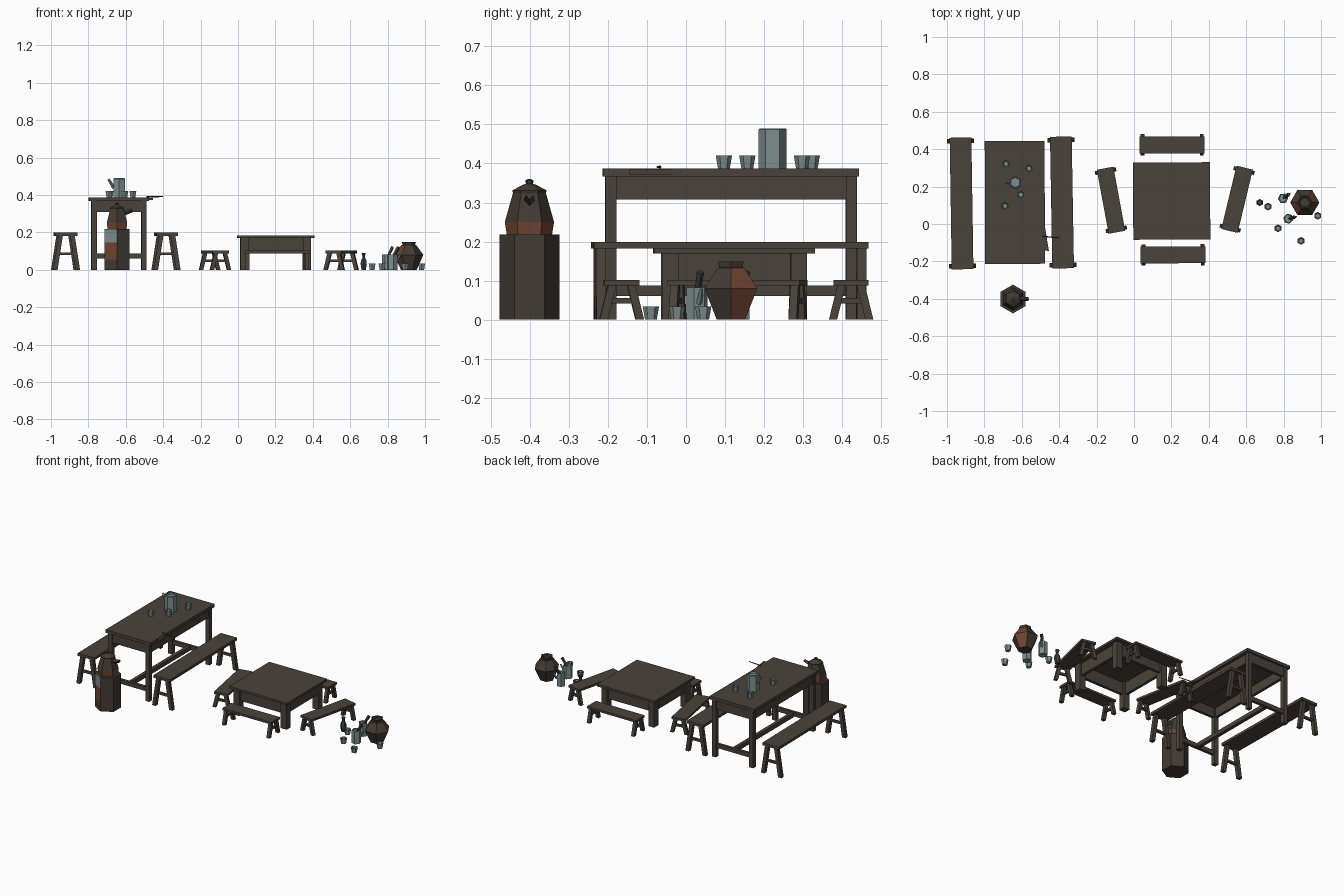
import bpy, bmesh, math
from mathutils import Vector, Matrix

if "Cube" in bpy.data.objects:
    bpy.data.objects.remove(bpy.data.objects["Cube"])


def mat(name, r, g, b):
    m = bpy.data.materials.new(name)
    m.diffuse_color = (r, g, b, 1)
    m.use_nodes = True
    m.node_tree.nodes["Principled BSDF"].inputs["Base Color"].default_value = m.diffuse_color
    return m


WOOD = mat("dark wood", 0.068, 0.055, 0.043)
CLAY = mat("dark clay", 0.055, 0.043, 0.034)
RUST = mat("rust", 0.16, 0.06, 0.034)
PEWTER = mat("pewter", 0.21, 0.27, 0.27)
IRON = mat("dark iron", 0.045, 0.05, 0.05)


def finish(bm, name, mats, loc=(0, 0, 0), turn=0):
    bmesh.ops.recalc_face_normals(bm, faces=bm.faces)
    me = bpy.data.meshes.new(name)
    bm.to_mesh(me)
    bm.free()
    for m in mats:
        me.materials.append(m)
    ob = bpy.data.objects.new(name, me)
    ob.matrix_world = Matrix.Translation(loc) @ Matrix.Rotation(math.radians(turn), 4, 'Z')
    bpy.context.collection.objects.link(ob)
    return ob


def box(bm, x0, x1, y0, y1, z0, z1):
    m = Matrix.Translation(((x0 + x1) / 2, (y0 + y1) / 2, (z0 + z1) / 2))
    bmesh.ops.create_cube(bm, size=1, matrix=m @ Matrix.Diagonal((x1 - x0, y1 - y0, z1 - z0, 1)))


def leaning(bm, p0, p1, sx, sy):
    # post with level ends, leaning from p0 up to p1
    r = bmesh.ops.create_cube(bm, size=1)
    for v in r['verts']:
        p = Vector(p1 if v.co.z > 0 else p0)
        v.co = p + Vector((v.co.x * sx, v.co.y * sy, 0))


def bar(bm, p0, p1, w0, w1):
    # square bar along any direction, tapering from w0 to w1
    a, b = Vector(p0), Vector(p1)
    rot = (b - a).to_track_quat('Z', 'Y').to_matrix().to_4x4()
    bmesh.ops.create_cone(bm, cap_ends=True, segments=4, radius1=w0 * .7, radius2=w1 * .7,
                          depth=(b - a).length, matrix=Matrix.Translation((a + b) / 2) @ rot)


def lathe(bm, profile, phase=0, sides=6):
    rings = []
    for r, z in profile:
        rings.append([bm.verts.new((r * math.cos(math.radians(phase) + math.tau * i / sides),
                                    r * math.sin(math.radians(phase) + math.tau * i / sides), z))
                      for i in range(sides)])
    for a, b in zip(rings, rings[1:]):
        for i in range(sides):
            j = (i + 1) % sides
            bm.faces.new((a[i], a[j], b[j], b[i]))
    bm.faces.new(rings[0][::-1])
    bm.faces.new(rings[-1])


def angle(f):
    c = f.calc_center_median()
    return math.degrees(math.atan2(c.y, c.x))


def table(name, loc, turn, hx, hy, h, thick, lx, ly, leg, apron_z, rails):
    # plank top
    bm = bmesh.new()
    box(bm, -hx, hx, -hy, hy, h - thick, h)
    finish(bm, name + "_top", [WOOD], loc, turn)
    # legs, aprons and low rails
    bm = bmesh.new()
    for sx in (-1, 1):
        for sy in (-1, 1):
            cx, cy = sx * (lx - leg / 2), sy * (ly - leg / 2)
            box(bm, cx - leg / 2, cx + leg / 2, cy - leg / 2, cy + leg / 2, 0, h - thick)
        x, y = sx * (lx - leg / 2), sx * (ly - leg / 2)
        box(bm, x - .009, x + .009, -ly + leg, ly - leg, apron_z, h - thick)
        box(bm, -lx + leg, lx - leg, y - .009, y + .009, apron_z, h - thick)
        if rails:
            box(bm, -lx + leg, lx - leg, y - .009, y + .009, .06, .087)
    if rails:
        box(bm, -.011, .011, -ly + leg, ly - leg, .06, .087)
    finish(bm, name + "_frame", [WOOD], loc, turn)


def bench(name, loc, turn, half_len, half_w, h, thick, foot, w, bar_z):
    # seat runs along local y, splayed legs with a cross bar at each end
    bm = bmesh.new()
    box(bm, -half_w, half_w, -half_len, half_len, h - thick, h)
    finish(bm, name + "_seat", [WOOD], loc, turn)
    bm = bmesh.new()
    for sy in (-1, 1):
        y = sy * (half_len - w * .75)
        for sx in (-1, 1):
            leaning(bm, (sx * (foot - w / 2), y, 0), (sx * half_w * .55, y, h - thick), w, w)
        q = foot * .72
        box(bm, -q, q, y - w * .3, y + w * .3, bar_z, bar_z + .014)
    finish(bm, name + "_legs", [WOOD], loc, turn)


# tables
table("tall_table", (-.637, .115, 0), 0.2, .16, .328, .387, .02, .147, .322, .028, .308, True)
table("low_table", (.201, .123, 0), 0.4, .206, .206, .184, .014, .188, .186, .042, .093, False)

# benches
for n, x, y, t in (("left", -.922, .11, .9), ("right", -.385, .115, 1)):
    bench("tall_bench_" + n, (x, y, 0), t, .352, .058, .199, .017, .072, .024, .078)
for n, x, y, t in (("back", .204, .423, 90), ("front", .209, -.165, 90.3),
                   ("left", -.123, .127, 10.5), ("right", .551, .132, -13.5)):
    bench("low_bench_" + n, (x, y, 0), t, .174, .045, .102, .014, .057, .021, .042)

# loose stick and splinter at the tall table edge
bm = bmesh.new()
bar(bm, (-.49, -.066, .391), (-.40, -.074, .391), .005, .004)
finish(bm, "stick", [IRON])
bm = bmesh.new()
vs = [bm.verts.new(p) for p in ((-.48, .01, .372), (-.455, -.145, .372), (-.48, -.14, .372))]
f = bm.faces.new(vs)
up = bmesh.ops.extrude_face_region(bm, geom=[f])
for v in up['geom']:
    if isinstance(v, bmesh.types.BMVert):
        v.co.z += .012
finish(bm, "edge_splinter", [WOOD])

# six-sided stand with a worn front left face
URN = (-.647, -.401, 0)
bm = bmesh.new()
lathe(bm, [(.077, 0), (.077, .055), (.077, .145), (.077, .218)], 30)
for f in bm.faces:
    z = f.calc_center_median().z
    if -150 < angle(f) < -95 and abs(f.normal.z) < .5 and .055 < z < .217:
        f.material_index = 2 if z > .145 else 1
finish(bm, "urn_stand", [CLAY, RUST, PEWTER], URN)

# lidded urn with rust base band
bm = bmesh.new()
lathe(bm, [(.058, .218), (.063, .25), (.042, .325), (.044, .331), (.016, .346),
           (.009, .348), (.011, .356), (.004, .36)], 30)
for f in bm.faces:
    if .219 < f.calc_center_median().z < .249:
        f.material_index = 1
finish(bm, "urn", [CLAY, RUST], URN)
bm = bmesh.new()
bar(bm, (.04, 0, .305), (.082, 0, .318), .02, .014)
finish(bm, "urn_spout", [CLAY], URN)

# big floor pot with rust patches on two sides
bm = bmesh.new()
lathe(bm, [(.042, 0), (.078, .08), (.04, .132), (.034, .134), (.038, .149), (.03, .149), (.028, .135)])
for f in bm.faces:
    a, z = angle(f), f.calc_center_median().z
    if abs(f.normal.z) < .95 and z < .12 and (0 < a < 60 and z > .03 or -180 < a < -120 and z > .03):
        f.material_index = 1
finish(bm, "floor_pot", [CLAY, RUST], (.913, .115, 0))


def pitcher(name, loc, turn, r, h):
    bm = bmesh.new()
    lathe(bm, [(r, 0), (r, h * .97), (r * .93, h), (r * .8, h), (r * .75, h * .9)], 30)
    finish(bm, name, [PEWTER], loc, turn)
    # rising spout opposite a squared handle
    bm = bmesh.new()
    bar(bm, (-r * .8, 0, h * .5), (-r * 1.6, 0, h * .95), r * .4, r * .25)
    finish(bm, name + "_spout", [PEWTER], loc, turn)
    return bm


pitcher("table_pitcher", (-.635, .222, .387), 0, .036, .103)
for n, x, y, t in (("a", .797, .137, 215), ("b", .825, .028, 195)):
    pitcher("floor_pitcher_" + n, (x, y, 0), t, .028, .083)
    # dark stick handle leaning out of the pitcher
    bm = bmesh.new()
    bar(bm, (-.005, 0, .07), (-.035, 0, .122), .011, .014)
    finish(bm, "pitcher_handle_" + n, [IRON], (x, y, 0), t)

# cups on the table and the floor
CUPS = [(-.684, .322, .387), (-.562, .297, .387), (-.605, .157, .387), (-.69, .097, .387),
        (.717, .093, 0), (.77, -.023, 0), (.893, -.09, 0), (.982, .044, 0)]
for i, c in enumerate(CUPS):
    bm = bmesh.new()
    lathe(bm, [(.015, 0), (.021, .034), (.017, .034), (.013, .006)], 30)
    finish(bm, "cup_%d" % (i + 1), [PEWTER], c)

# small waisted bottle
bm = bmesh.new()
lathe(bm, [(.013, 0), (.019, .03), (.017, .05), (.008, .066), (.009, .078), (.013, .09), (.008, .09)], 30)
finish(bm, "bottle", [IRON], (.672, .115, 0))
